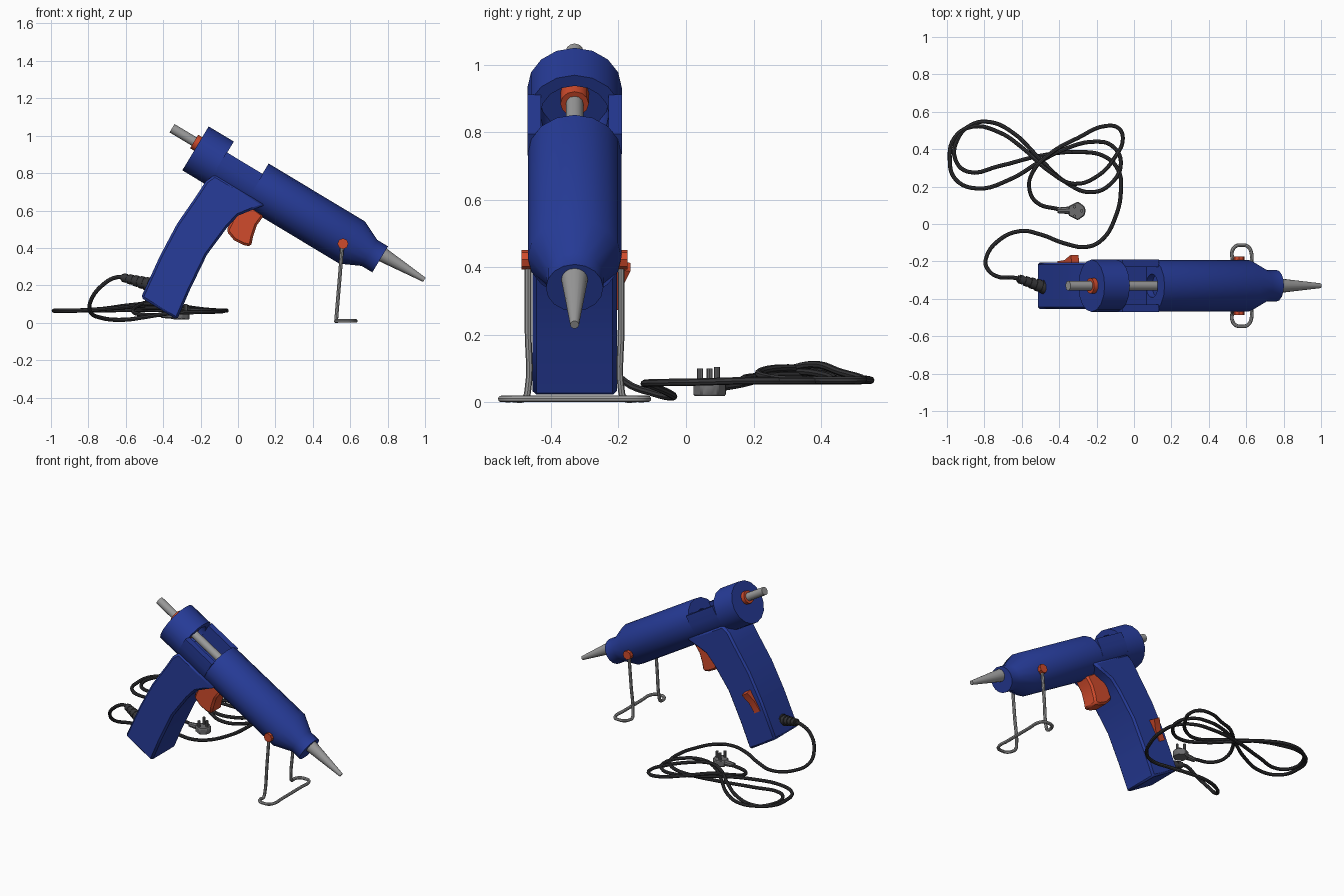
import bpy, bmesh, math
from mathutils import Matrix, Vector

if "Cube" in bpy.data.objects:
    bpy.data.objects.remove(bpy.data.objects["Cube"])

CY = -0.33                                   # centre plane of the gun
GUN = Matrix.Translation((0, CY, 0)) @ Matrix.Rotation(math.radians(31), 4, 'Y')
AXIS = 0.682                                 # height of the barrel axis in gun space
STICK = 0.71                                 # height of the glue stick axis


def material(name, rgb):
    m = bpy.data.materials.new(name)
    m.diffuse_color = (*rgb, 1)
    m.use_nodes = True
    m.node_tree.nodes["Principled BSDF"].inputs["Base Color"].default_value = m.diffuse_color
    return m


BLUE = material("blue_plastic", (0.02, 0.045, 0.32))
ORANGE = material("orange_plastic", (0.63, 0.07, 0.025))
GREY = material("light_grey", (0.33, 0.33, 0.33))
DARK = material("dark_rubber", (0.035, 0.035, 0.038))
PLUG = material("plug_grey", (0.15, 0.15, 0.155))


def finish(name, bm, mat, M, bevel=0):
    bmesh.ops.remove_doubles(bm, verts=bm.verts, dist=1e-5)
    bmesh.ops.recalc_face_normals(bm, faces=bm.faces)
    bm.transform(M)
    me = bpy.data.meshes.new(name)
    bm.to_mesh(me)
    bm.free()
    me.materials.append(mat)
    ob = bpy.data.objects.new(name, me)
    bpy.context.collection.objects.link(ob)
    if bevel:
        mod = ob.modifiers.new("bevel", 'BEVEL')
        mod.width, mod.segments = bevel, 1
    smooth(ob)
    return ob


def smooth(ob):
    bpy.ops.object.select_all(action='DESELECT')
    ob.select_set(True)
    bpy.context.view_layer.objects.active = ob
    bpy.ops.object.shade_smooth_by_angle(angle=math.radians(32))


def lathe(name, prof, mat, M, n=16, sy=1.0):
    """Revolve (x, radius) points round local X."""
    bm = bmesh.new()
    rings = []
    for x, r in prof:
        rings.append([bm.verts.new((x, sy * r * math.cos(2 * math.pi * i / n),
                                    r * math.sin(2 * math.pi * i / n))) for i in range(n)])
    for a, b in zip(rings, rings[1:]):
        for i in range(n):
            j = (i + 1) % n
            bm.faces.new((a[i], a[j], b[j], b[i]))
    return finish(name, bm, mat, M)


def prism(name, pts, half, mat, M, bevel=0):
    """Extrude a local XZ outline by +-half along local Y."""
    bm = bmesh.new()
    a = [bm.verts.new((x, -half, z)) for x, z in pts]
    b = [bm.verts.new((x, half, z)) for x, z in pts]
    bm.faces.new(a)
    bm.faces.new(b[::-1])
    for i in range(len(pts)):
        j = (i + 1) % len(pts)
        bm.faces.new((a[i], b[i], b[j], a[j]))
    return finish(name, bm, mat, M, bevel)


def wire(name, pts, radius, mat):
    cu = bpy.data.curves.new(name, 'CURVE')
    cu.dimensions = '3D'
    cu.bevel_depth, cu.bevel_resolution = radius, 2
    cu.resolution_u, cu.use_fill_caps = 5, True
    sp = cu.splines.new('BEZIER')
    sp.bezier_points.add(len(pts) - 1)
    for p, co in zip(sp.bezier_points, pts):
        p.co = co
        p.handle_left_type = p.handle_right_type = 'AUTO'
    cu.materials.append(mat)
    ob = bpy.data.objects.new(name, cu)
    bpy.context.collection.objects.link(ob)
    bpy.ops.object.select_all(action='DESELECT')
    ob.select_set(True)
    bpy.context.view_layer.objects.active = ob
    bpy.ops.object.convert(target='MESH')
    smooth(bpy.context.view_layer.objects.active)


def along(p, q):
    """Matrix at p whose local X points to q."""
    d = Vector(q) - Vector(p)
    return Matrix.Translation(p) @ d.to_track_quat('X', 'Z').to_matrix().to_4x4()


# Barrel with taper and nozzle collar, rear cap with a hollow front
body = GUN @ Matrix.Translation((0, 0, AXIS))
lathe("barrel", [(-0.26, 0), (-0.26, 0.06), (-0.298, 0.06), (-0.298, 0.132), (0.302, 0.132),
                 (0.41, 0.081), (0.477, 0.081), (0.477, 0)], BLUE, body, 16, 1.05)
lathe("rear_cap", [(-0.675, 0), (-0.675, 0.137), (-0.518, 0.137), (-0.518, 0.1),
                   (-0.6, 0.1), (-0.6, 0)], BLUE, body, 16, 1.02)

# Open channel between cap and barrel
arc = [(0.14 * math.cos(t), AXIS - 0.132 * math.sin(t))
       for t in (math.pi * i / 8 for i in range(9))]
channel = [(0.14, 0.75)] + arc + [(-0.14, 0.75), (-0.1, 0.75), (-0.1, 0.625),
                                  (0.1, 0.625), (0.1, 0.75)]
prism("channel", channel, 0.114, BLUE,
      GUN @ Matrix.Translation((-0.408, 0, 0)) @ Matrix.Rotation(math.pi / 2, 4, 'Z'))

# Nozzle, glue stick and feed ring
stick = GUN @ Matrix.Translation((0, 0, STICK))
lathe("nozzle", [(0.46, 0), (0.46, 0.041), (0.736, 0.013), (0.736, 0)], GREY, stick)
lathe("glue_stick", [(-0.838, 0), (-0.838, 0.026), (-0.25, 0.026), (-0.25, 0)], GREY, stick, 12)
lathe("feed_ring", [(-0.7, 0.02), (-0.7, 0.042), (-0.535, 0.042), (-0.535, 0.02)],
      ORANGE, stick, 12)

# Handle and trigger
mid = Matrix.Translation((0, CY, 0))
prism("handle", [(-0.519, 0.134), (-0.326, 0.016), (-0.257, 0.176), (-0.166, 0.364),
                 (-0.059, 0.508), (0, 0.572), (0.06, 0.597), (0.146, 0.63), (-0.124, 0.792),
                 (-0.172, 0.757), (-0.219, 0.684), (-0.326, 0.529), (-0.417, 0.358)],
      0.125, BLUE, mid, 0.012)
prism("trigger", [(-0.062, 0.49), (-0.02, 0.44), (0.03, 0.415), (0.07, 0.408), (0.08, 0.46),
                  (0.1, 0.52), (0.14, 0.575), (0.08, 0.62), (-0.02, 0.58)],
      0.055, ORANGE, mid, 0.012)

# Rocker switch on the back side of the handle
e = Vector((0.53, 0, 0.85)).normalized()
side = Vector((0, 1, 0))
rot = Matrix((e, side.cross(e), side)).transposed().to_4x4()
prism("switch", [(-0.07, -0.01), (0.075, -0.01), (0.065, 0.04), (0, 0.012), (-0.07, 0.006)],
      0.024, ORANGE, Matrix.Translation((-0.352, CY + 0.125, 0.345)) @ rot)

# Wire stand and its pivots
for s, label in ((-1, "front"), (1, "back")):
    p = (0.561, CY + s * 0.11, 0.4225)
    lathe("stand_pivot_" + label, [(0, 0), (0, 0.029), (0.047, 0.029), (0.047, 0)], ORANGE,
          along(p, (p[0], p[1] + s, p[2])), 8)
half = [(0.558, 0.138, 0.42), (0.542, 0.138, 0.22), (0.527, 0.138, 0.04), (0.525, 0.148, 0.012),
        (0.525, 0.185, 0.01), (0.545, 0.212, 0.01), (0.575, 0.217, 0.01), (0.605, 0.212, 0.01),
        (0.625, 0.185, 0.01), (0.626, 0.1, 0.01)]
wire("wire_stand", [(x, CY + y, z) for x, y, z in half]
     + [(x, CY - y, z) for x, y, z in reversed(half)], 0.01, GREY)

# Ridged strain relief
ridges = [(0, 0)]
for i in range(5):
    r = 0.036 - 0.003 * i
    ridges += [(0.032 * i, r), (0.032 * i + 0.022, r), (0.032 * i + 0.022, r - 0.006),
               (0.032 * i + 0.032, r - 0.006)]
ridges.append((0.16, 0))
lathe("strain_relief", ridges, DARK, along((-0.475, -0.34, 0.205), (-0.625, -0.29, 0.245)), 12)

# Power cord: drop from the handle, then a loose figure-eight coil
drop = [(-0.6, -0.297, 0.24), (-0.65, -0.286, 0.243), (-0.72, -0.284, 0.205),
        (-0.786, -0.235, 0.12), (-0.79, -0.18, 0.06), (-0.738, -0.1, 0.028),
        (-0.61, -0.038, 0.016), (-0.5, -0.056, 0.03), (-0.37, -0.104, 0.05),
        (-0.25, -0.122, 0.056), (-0.17, -0.083, 0.058), (-0.1, 0.035, 0.06)]
coil = [(-.07, .18), (-.085, .29), (-.155, .36), (-.29, .385), (-.5, .365), (-.72, .31),
        (-.89, .28), (-.955, .345), (-.945, .45), (-.87, .53), (-.77, .545), (-.65, .49),
        (-.5, .345), (-.36, .22), (-.235, .17), (-.13, .21), (-.07, .33), (-.12, .42),
        (-.21, .44), (-.36, .405), (-.5, .335), (-.66, .24), (-.84, .19), (-.955, .24),
        (-.985, .345), (-.96, .46), (-.865, .52), (-.72, .49), (-.6, .41), (-.45, .28),
        (-.32, .215), (-.19, .26), (-.1, .36), (-.06, .45), (-.08, .51), (-.145, .525),
        (-.3, .46), (-.45, .375)]
path = drop + [(x, y, 0.064 + 0.05 * k / len(coil) * math.exp(-((x + 0.48) / 0.22) ** 2))
               for k, (x, y) in enumerate(coil)]
path += [(-.54, .28, .09), (-.56, .19, .06), (-.52, .115, .045), (-.4, .078, .04)]
wire("power_cord", path, 0.011, DARK)

# Plug lying on its back with the pins up
prism("plug_body", [(-0.355, 0.045), (-0.35, 0.095), (-0.3, 0.12), (-0.265, 0.095),
                    (-0.258, 0.07), (-0.265, 0.045), (-0.3, 0.02), (-0.35, 0.045)][1:],
      0.021, PLUG, Matrix(((1, 0, 0, 0), (0, 0, 1, 0), (0, -1, 0, 0.039), (0, 0, 0, 1))), 0.005)
lathe("plug_grip", [(-0.41, 0), (-0.41, 0.015), (-0.34, 0.021), (-0.34, 0)], PLUG,
      Matrix.Translation((0, 0.073, 0.04)), 10)
for i, (x, y, h) in enumerate(((-0.318, 0.042, 0.1), (-0.318, 0.092, 0.105), (-0.28, 0.07, 0.1))):
    lathe("plug_pin_%d" % (i + 1), [(0, 0), (0, 0.009), (h - 0.05, 0.009), (h - 0.05, 0)],
          PLUG, along((x, y, 0.05), (x, y, 1)), 8)
